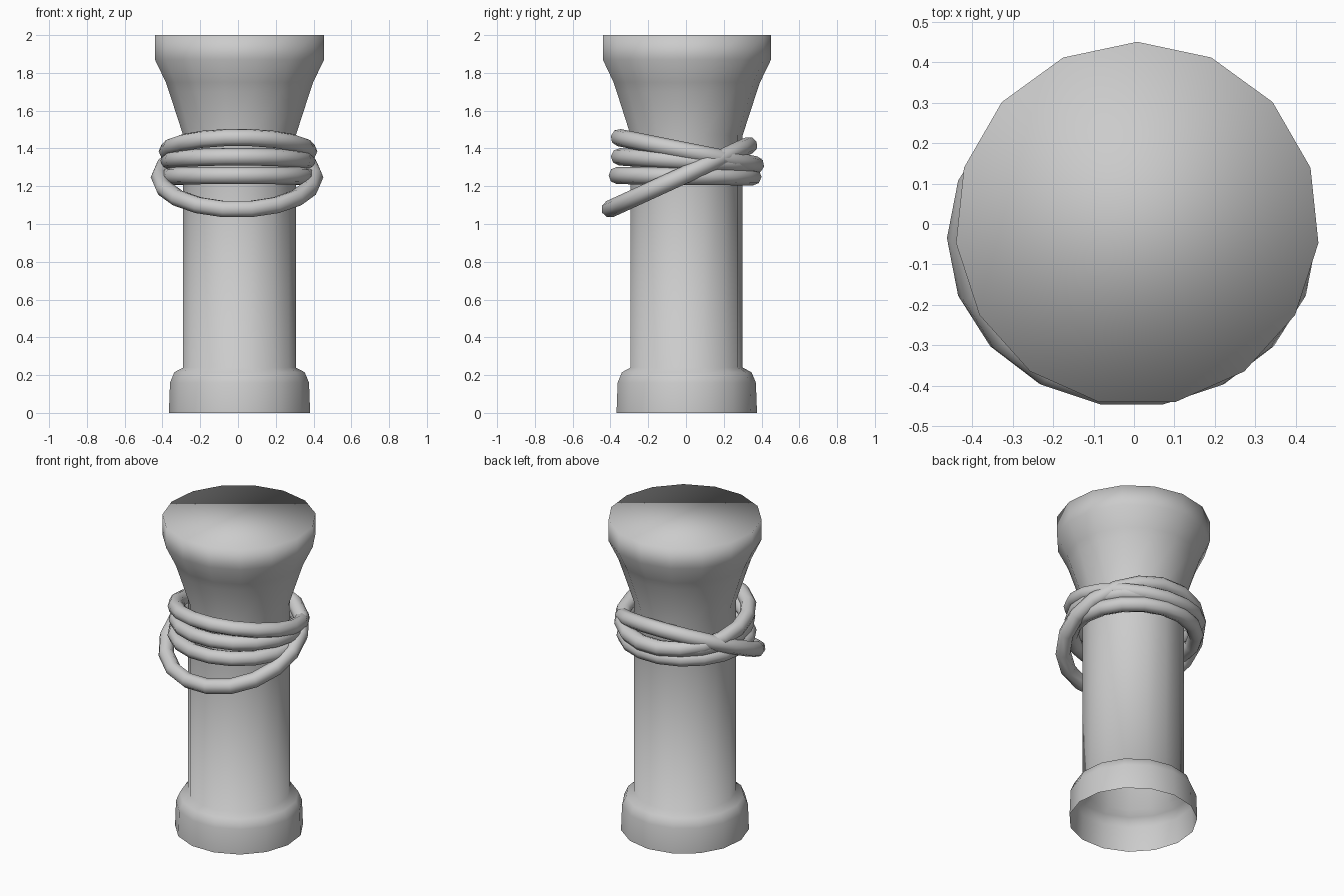
import bpy, math

if "Cube" in bpy.data.objects:
    bpy.data.objects.remove(bpy.data.objects["Cube"])

SIDES = 15
CX = 0.008

# Bollard post: lathed profile (radius, height), capped top, open bottom
profile = [(0.376, 0), (0.37, 0.16), (0.347, 0.215), (0.30, 0.24), (0.30, 1.47),
           (0.375, 1.70), (0.392, 1.75), (0.45, 1.87), (0.45, 2.0)]
verts, faces = [], []
for r, z in profile:
    for i in range(SIDES):
        a = math.pi / 2 + 2 * math.pi * i / SIDES
        verts.append((CX + r * math.cos(a), r * math.sin(a), z))
for j in range(len(profile) - 1):
    for i in range(SIDES):
        k = (i + 1) % SIDES
        faces.append((j * SIDES + i, j * SIDES + k,
                      (j + 1) * SIDES + k, (j + 1) * SIDES + i))
last = (len(profile) - 1) * SIDES
faces.append(tuple(range(last, last + SIDES)))
mesh = bpy.data.meshes.new("bollard_post")
mesh.from_pydata(verts, [], faces)
mesh.shade_smooth()
post = bpy.data.objects.new("bollard_post", mesh)
bpy.context.collection.objects.link(post)


# Rope loops: a torus through a front point and a back point in the y-z plane
def rope_loop(name, x, front, back, radius):
    dy, dz = back[0] - front[0], back[1] - front[1]
    bpy.ops.mesh.primitive_torus_add(
        major_segments=18, minor_segments=8, major_radius=radius, minor_radius=0.046,
        location=(x, (front[0] + back[0]) / 2, (front[1] + back[1]) / 2),
        rotation=(math.atan2(dz, dy), 0, 0))
    ob = bpy.context.object
    ob.name = name
    ob.data.shade_smooth()


rope_loop("rope_top", 0.0, (-0.342, 1.455), (0.357, 1.315), 0.374)
rope_loop("rope_upper", 0.0, (-0.342, 1.355), (0.355, 1.315), 0.365)
rope_loop("rope_lower", 0.0, (-0.365, 1.257), (0.355, 1.25), 0.365)
rope_loop("rope_loose", -0.005, (-0.39, 1.085), (0.32, 1.41), 0.411)
